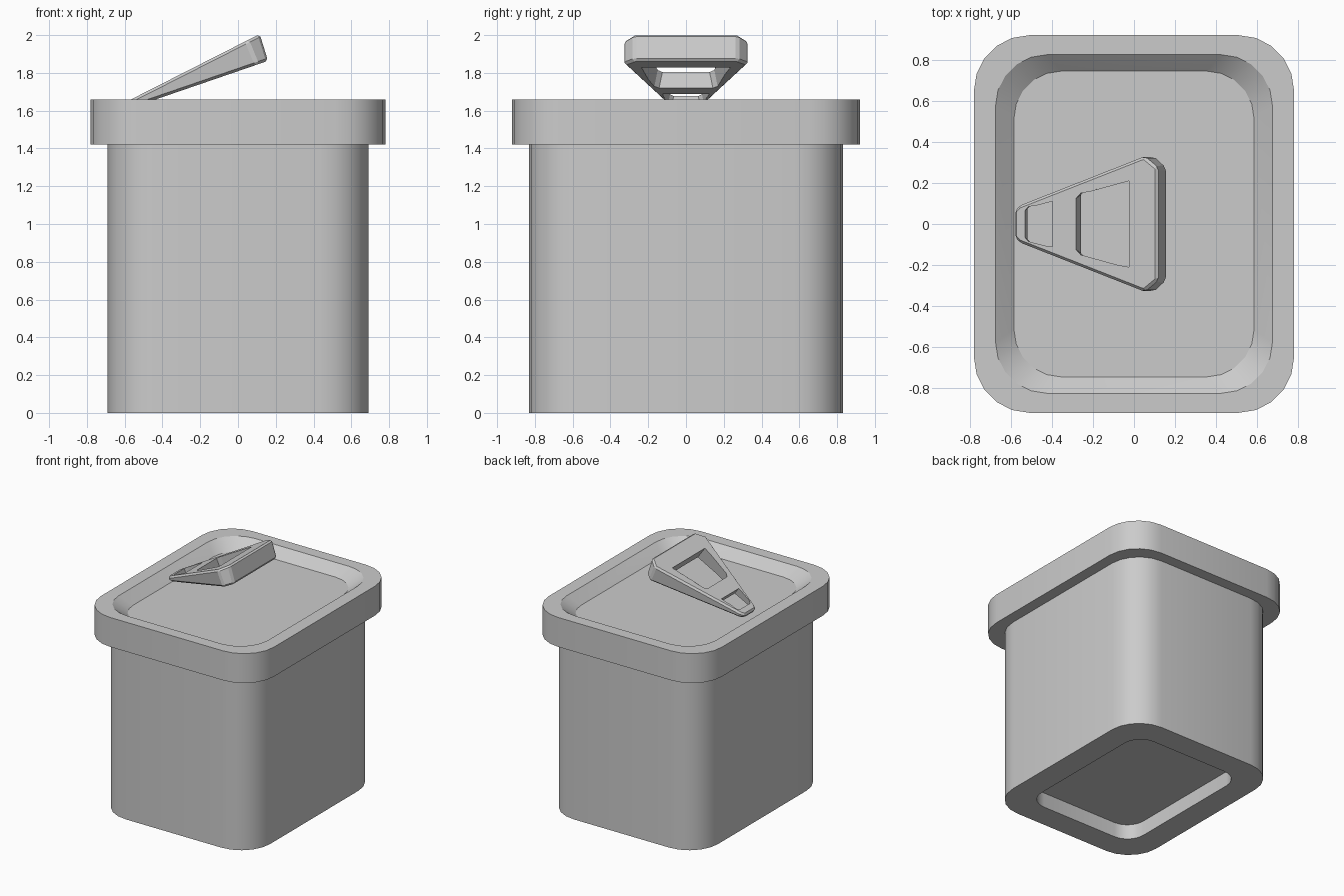
import bpy, bmesh
from math import sin, cos, pi, atan
from mathutils import Matrix

if "Cube" in bpy.data.objects:
    bpy.data.objects.remove(bpy.data.objects["Cube"])


def new_object(name, bm):
    bmesh.ops.recalc_face_normals(bm, faces=bm.faces)
    mesh = bpy.data.meshes.new(name)
    bm.to_mesh(mesh)
    bm.free()
    obj = bpy.data.objects.new(name, mesh)
    bpy.context.collection.objects.link(obj)
    return obj


def loft(name, rings):
    """Closed solid from a list of equal-length rings of 3D points."""
    bm = bmesh.new()
    loops = [[bm.verts.new(p) for p in ring] for ring in rings]
    n = len(loops[0])
    for a, b in zip(loops, loops[1:]):
        for i in range(n):
            j = (i + 1) % n
            bm.faces.new((a[i], a[j], b[j], b[i]))
    bm.faces.new(loops[0])
    bm.faces.new(loops[-1])
    return new_object(name, bm)


def rounded_rect(hx, hy, r, z, seg=5):
    pts = []
    for k, (sx, sy) in enumerate(((1, 1), (-1, 1), (-1, -1), (1, -1))):
        for i in range(seg + 1):
            a = pi / 2 * (k + i / seg)
            pts.append((sx * (hx - r) + r * cos(a), sy * (hy - r) + r * sin(a), z))
    return pts


def select_only(obj):
    bpy.ops.object.select_all(action='DESELECT')
    obj.select_set(True)
    bpy.context.view_layer.objects.active = obj


# Body with recessed base
body = loft("body", [rounded_rect(*p) for p in (
    (0.49, 0.63, 0.15, 0.12), (0.49, 0.63, 0.15, 0.0),
    (0.69, 0.83, 0.26, 0.0), (0.69, 0.83, 0.26, 1.45))])

# Lid with a raised rim and sloped recess
lid = loft("lid", [rounded_rect(*p) for p in (
    (0.78, 0.92, 0.27, 1.42), (0.78, 0.92, 0.27, 1.66),
    (0.675, 0.825, 0.25, 1.66), (0.585, 0.745, 0.23, 1.585))])

for obj in (body, lid):
    select_only(obj)
    bpy.ops.object.shade_smooth_by_angle(angle=pi / 6)


def mirrored(half, w):
    """Outline from its +y half; w is a function giving height at u."""
    return ([(u, v, w(u)) for u, v in half] +
            [(u, -v, w(u)) for u, v in reversed(half)])


# Pull tab: tapered wedge, built flat then tilted
tab = loft("pull_tab", [
    mirrored([(0, 0.065), (0.025, 0.09), (0.71, 0.33), (0.785, 0.275)], lambda u: 0),
    mirrored([(0, 0.065), (0.025, 0.09), (0.70, 0.33), (0.76, 0.275)],
             lambda u: -0.04 - 0.14 * u)])
bm = bmesh.new()
bm.from_mesh(tab.data)
bmesh.ops.bevel(bm, geom=bm.edges[:], offset=0.014, segments=1, affect='EDGES')
bm.to_mesh(tab.data)
bm.free()


# Finger hole and small slot, wider underneath
def cut_hole(u0, u1, v0, v1, c):
    def ring(w):
        e = -0.2 * w
        return mirrored([(u0 - e, v0 - c + e), (u0 + c - e, v0 + e), (u1 + e, v1 + e)],
                        lambda u: w)
    cutter = loft("hole_cutter", [ring(0.05), ring(-0.25)])
    cutter.hide_render = True
    mod = tab.modifiers.new("hole", 'BOOLEAN')
    mod.operation = 'DIFFERENCE'
    mod.solver = 'EXACT'
    mod.object = cutter
    select_only(tab)
    bpy.ops.object.modifier_apply(modifier=mod.name)
    bpy.data.objects.remove(cutter)


cut_hole(0.34, 0.63, 0.15, 0.21, 0.025)
cut_hole(0.06, 0.21, 0.085, 0.11, 0.02)
tab.data.transform(Matrix.Translation((-0.585, 0, 1.65)) @
                   Matrix.Rotation(-atan(0.508), 4, 'Y'))
